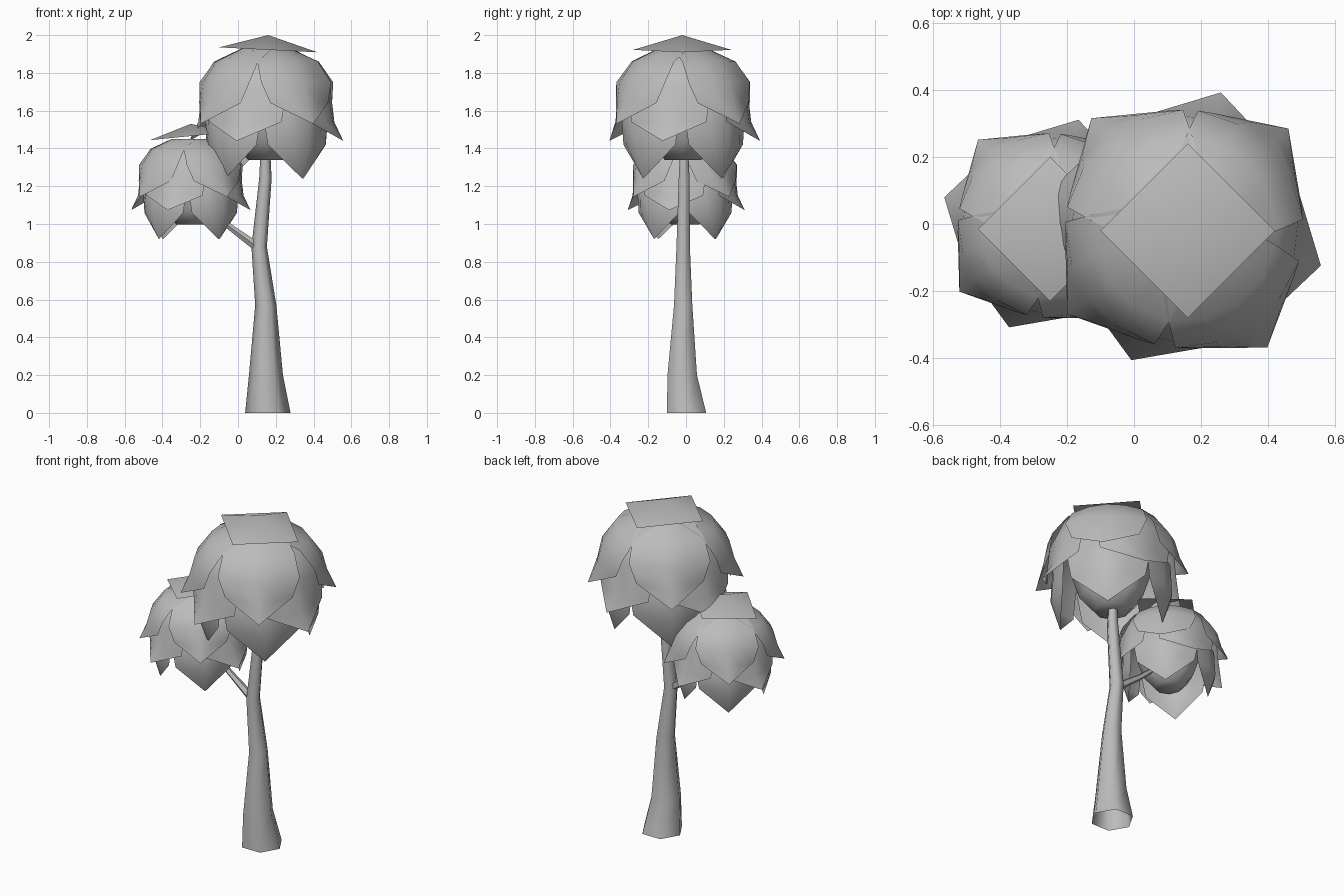
import bpy, bmesh, math
from mathutils import Vector, Matrix

cube = bpy.data.objects.get("Cube")
if cube:
    bpy.data.objects.remove(cube, do_unlink=True)

grey = bpy.data.materials.new("plain grey")
grey.use_nodes = True
COLOR = (0.5, 0.5, 0.5, 1)
grey.diffuse_color = COLOR
grey.node_tree.nodes["Principled BSDF"].inputs["Base Color"].default_value = COLOR


def finish(bm, name, angle):
    """Turn a bmesh into a shaded object."""
    mesh = bpy.data.meshes.new(name)
    bm.to_mesh(mesh)
    bm.free()
    mesh.materials.append(grey)
    obj = bpy.data.objects.new(name, mesh)
    bpy.context.collection.objects.link(obj)
    bpy.ops.object.select_all(action="DESELECT")
    obj.select_set(True)
    bpy.context.view_layer.objects.active = obj
    bpy.ops.object.shade_smooth_by_angle(angle=math.radians(angle))


def tube(name, path, sides, level=False, closed=False):
    """Skin rings of (x, y, z, radius); level rings stay horizontal."""
    bm = bmesh.new()
    rings = []
    for i, (x, y, z, r) in enumerate(path):
        a = Vector(path[max(i - 1, 0)][:3])
        b = Vector(path[min(i + 1, len(path) - 1)][:3])
        turn = Matrix() if level else (b - a).to_track_quat("Z", "Y").to_matrix().to_4x4()
        ring = []
        for k in range(sides):
            t = math.tau * k / sides
            p = turn @ Vector((r * math.cos(t), r * math.sin(t), 0))
            ring.append(bm.verts.new(p + Vector((x, y, z))))
        rings.append(ring)
    for lo, hi in zip(rings, rings[1:]):
        for k in range(sides):
            n = (k + 1) % sides
            bm.faces.new((lo[k], lo[n], hi[n], hi[k]))
    if closed:
        bm.faces.new(rings[0])
        bm.faces.new(rings[-1])
    bmesh.ops.recalc_face_normals(bm, faces=bm.faces)
    finish(bm, name, 65)


def leaf(name, place, azimuth, rows, pull):
    """Curved leaf card: rows of (radius, height, half width), pointed at the end."""
    bm = bmesh.new()
    spin = Matrix.Rotation(math.radians(azimuth), 4, "Z")
    grid = []
    for r, z, w in rows:
        steps = (-1, -0.5, 0, 0.5, 1) if w else (0,)
        grid.append([bm.verts.new(place @ spin @ Vector((r - pull * t * t, w * t, z)))
                     for t in steps])
    for up, low in zip(grid, grid[1:]):
        for k in range(4):
            if len(low) == 1:
                bm.faces.new((up[k], low[0], up[k + 1]))
            else:
                bm.faces.new((up[k], low[k], low[k + 1], up[k + 1]))
    finish(bm, name, 60)


def cap(name, x, y, z, half, slope):
    """Square top leaf with a raised centre, tipped along x."""
    bm = bmesh.new()
    top = bm.verts.new((x, y, z))
    rim = []
    for k in range(4):
        dx, dy = half * math.cos(math.pi / 2 * k), half * math.sin(math.pi / 2 * k)
        rim.append(bm.verts.new((x + dx, y + dy, z + slope * dx - 0.3 * half)))
    for k in range(4):
        bm.faces.new((top, rim[k], rim[(k + 1) % 4]))
    finish(bm, name, 40)


# Leaf tiers: azimuths, sideways curl and profile measured down from the crown top
TIERS = {
    "upper": ((-55, 44, 130, 216), 0.08,
              [(.13, -.07, .13), (.28, -.14, .20), (.36, -.25, .23),
               (.39, -.36, .19), (.44, -.47, 0)]),
    "middle": ((-15, 75, 165, 248), 0.07,
               [(.17, -.09, .12), (.29, -.16, .19), (.345, -.28, .23),
                (.37, -.46, .21), (.43, -.56, 0)]),
    "lower": ((-48, 46, 132, 220), 0.10,
              [(.26, -.26, .18), (.335, -.40, .24), (.345, -.58, .21), (.29, -.76, 0)]),
}
CORE = [(.10, -.66), (.18, -.57), (.23, -.42), (.20, -.22), (.10, -.10)]


def crown(label, x, y, top, wide, tall):
    place = Matrix.Translation((x, y, top)) @ Matrix.Diagonal((wide, wide, tall, 1))
    tube(label + "_core", [(x, y, top + z * tall, r * wide) for r, z in CORE],
         8, True, True)
    for tier, (azimuths, pull, rows) in TIERS.items():
        for i, azimuth in enumerate(azimuths):
            leaf(f"{label}_{tier}_leaf_{i + 1}", place, azimuth, rows, pull)


crown("large_crown", 0.15, -0.015, 2.0, 0.98, 1.0)
cap("large_crown_top_leaf", 0.16, -0.02, 2.0, 0.26, -0.05)
crown("small_crown", -0.25, -0.005, 1.505, 0.76, 0.77)
cap("small_crown_top_leaf", -0.25, -0.015, 1.53, 0.215, 0.1)

# Trunk, open at the foot
tube("trunk", [(.158, .003, 0, .12), (.148, -.02, .2, .09), (.147, -.015, .57, .056),
               (.112, -.015, .88, .041), (.145, -.01, 1.24, .033), (.145, -.01, 1.38, .026)],
     6, True)

# Side branch into the small crown
tube("branch", [(.10, -.015, .88, .025), (-.05, -.01, .99, .017), (-.22, 0, 1.14, .012)], 5)
